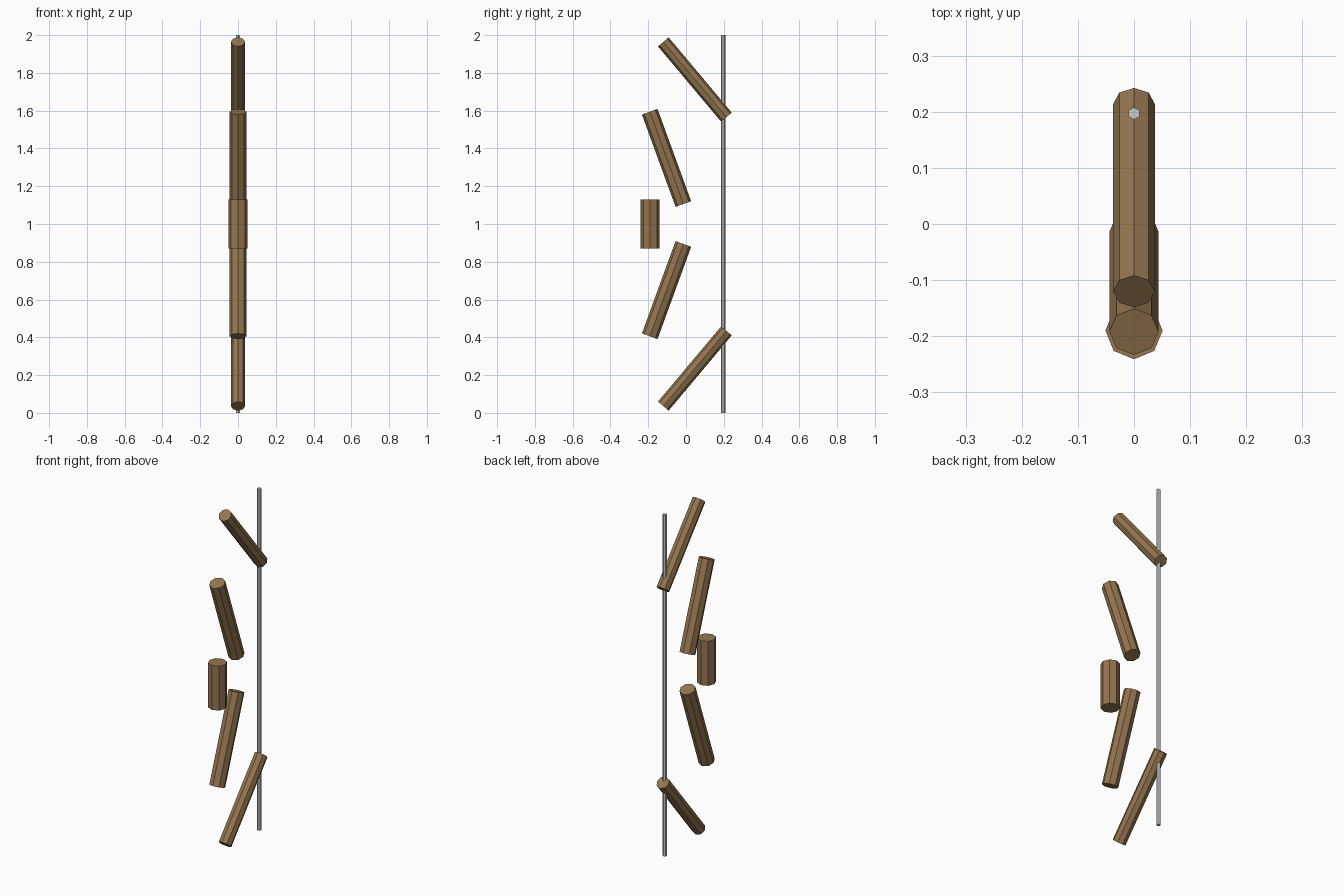
import bpy
from math import radians, pi

if "Cube" in bpy.data.objects:
    bpy.data.objects.remove(bpy.data.objects["Cube"])

wood = bpy.data.materials.new("wood")
wood.diffuse_color = (0.30, 0.18, 0.08, 1)
wood.use_nodes = True
wood.node_tree.nodes["Principled BSDF"].inputs["Base Color"].default_value = wood.diffuse_color


def rod(name, sides, radius, length, y, z, tilt=0, spin=0, mat=None):
    """Flat-sided rod leaning toward +y by tilt degrees at its top."""
    bpy.ops.mesh.primitive_cylinder_add(vertices=sides, radius=radius, depth=length)
    ob = bpy.context.object
    ob.name = name
    ob.location = (0, y, z)
    ob.rotation_euler = (-radians(tilt), 0, spin)
    if mat:
        ob.data.materials.append(mat)
    return ob


# Grip in the middle of the bow
rod("grip", 8, 0.051, 0.26, -0.19, 1.0, mat=wood)

# Inner and outer limbs, mirrored about z = 1
for side, s in (("lower", -1), ("upper", 1)):
    rod(side + "_inner_limb", 8, 0.044, 0.52, -0.103, 1 + s * 0.35, -s * 20, mat=wood)
    rod(side + "_outer_limb", 8, 0.037, 0.52, 0.047, 1 + s * 0.765, -s * 40, mat=wood)

# Straight bow string
rod("string", 6, 0.011, 2.0, 0.197, 1.0)
